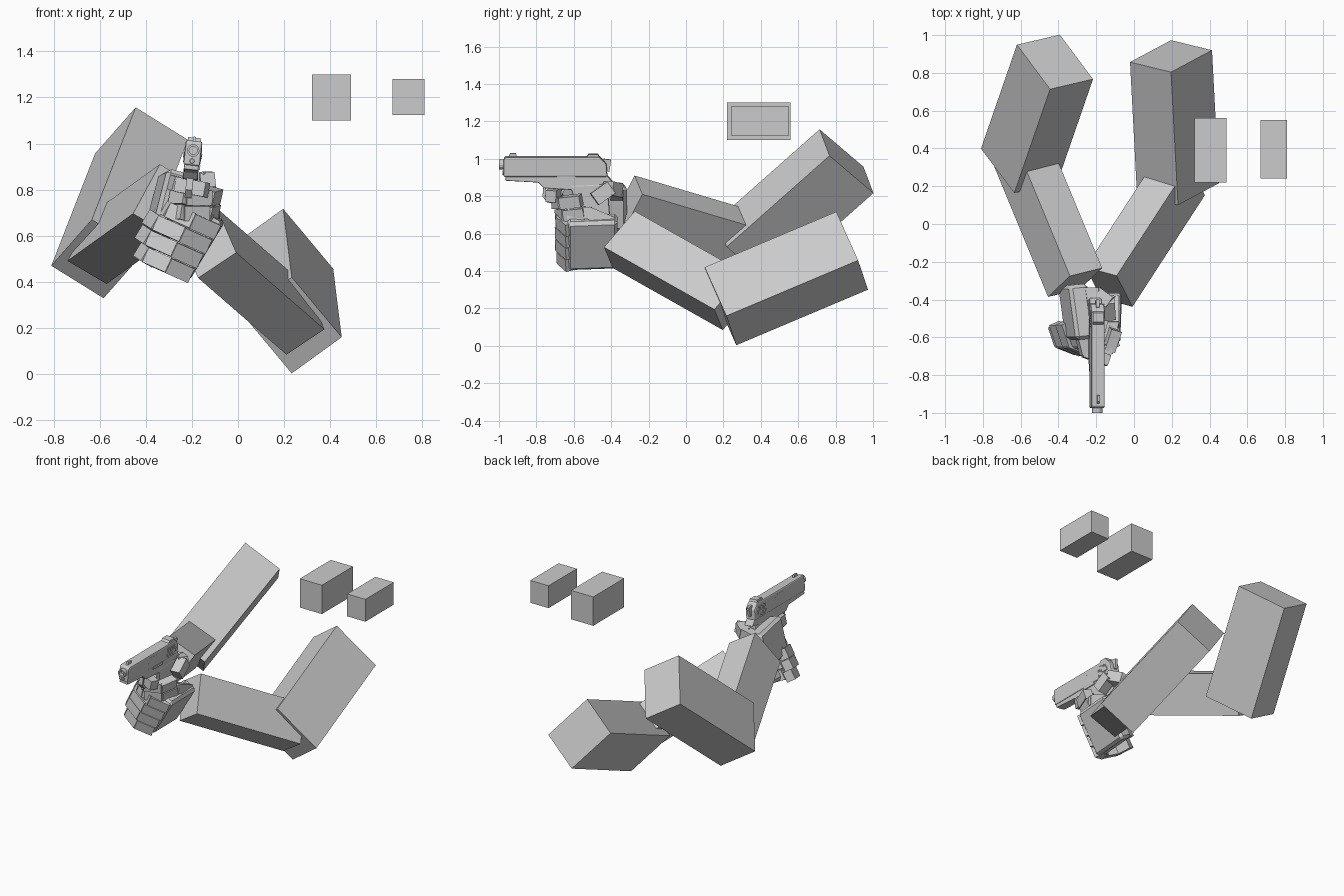
import bpy, bmesh, math
from mathutils import Vector as V, Matrix

if "Cube" in bpy.data.objects:
    bpy.data.objects.remove(bpy.data.objects["Cube"], do_unlink=True)

grey = bpy.data.materials.new("plain grey")
grey.use_nodes = True
grey.diffuse_color = (0.6, 0.6, 0.6, 1)
grey.node_tree.nodes["Principled BSDF"].inputs["Base Color"].default_value = (0.6, 0.6, 0.6, 1)


def finish(name, bm):
    bmesh.ops.recalc_face_normals(bm, faces=bm.faces)
    mesh = bpy.data.meshes.new(name)
    bm.to_mesh(mesh)
    bm.free()
    mesh.materials.append(grey)
    obj = bpy.data.objects.new(name, mesh)
    bpy.context.collection.objects.link(obj)
    return obj


def add_box(bm, centre, a, b, c):
    """Box with full edge vectors a, b, c."""
    m = Matrix((a, b, c)).transposed().to_4x4()
    m.translation = centre
    bmesh.ops.create_cube(bm, size=1, matrix=m)


def corner_box(name, corner, *edges):
    a, b, c = map(V, edges)
    bm = bmesh.new()
    add_box(bm, V(corner) + (a + b + c) / 2, a, b, c)
    return finish(name, bm)


def digit(name, points, width, thick, up):
    """Chain of blocks, one for each finger bone."""
    bm = bmesh.new()
    for p, q in zip(points, points[1:]):
        p, q = V(p), V(q)
        d = (q - p).normalized()
        side = d.cross(V(up)).normalized()
        add_box(bm, (p + q) / 2, d * ((q - p).length + thick * 0.35),
                side * thick, side.cross(d) * width)
    return finish(name, bm)


# Arms: each segment is a slanted box from one corner
corner_box("right_upper_arm", (-0.444, 0.714, 1.157), (-0.176, 0.235, -0.2),
           (0.227, 0.053, -0.141), (-0.19, -0.55, -0.487))
corner_box("right_forearm", (-0.339, -0.275, 0.91), (-0.116, -0.111, -0.214),
           (0.17, 0.042, -0.1), (-0.285, 0.69, -0.205))
corner_box("left_upper_arm", (0.196, 0.804, 0.717), (0.217, 0.116, -0.26),
           (-0.217, 0.053, -0.157), (0.037, -0.704, -0.297))
corner_box("left_forearm", (-0.008, -0.438, 0.527), (-0.165, 0.045, -0.11),
           (-0.084, 0.164, 0.193), (0.383, 0.59, -0.333))

# Floating boxes
corner_box("large_floating_box", (0.32, 0.22, 1.10), (0.17, 0, 0), (0, 0.34, 0), (0, 0, 0.2))
corner_box("small_floating_box", (0.67, 0.24, 1.125), (0.14, 0, 0), (0, 0.31, 0), (0, 0, 0.155))

# Left hand: palm cups the grip from below, fingers wrap across the front
s = V((0.52, 0, 0.86))
n = V((-0.86, 0, 0.52))
bm = bmesh.new()
add_box(bm, V((-0.18, -0.5, 0.555)), V((0.01, 0.27, 0.01)), s * 0.3, n * 0.1)
bmesh.ops.bevel(bm, geom=bm.edges[:], offset=0.018, segments=1, affect='EDGES')
finish("left_palm", bm)
for i, reach in enumerate((0.9, 1.05, 1.08, 1.0)):
    k = V((-0.165, -0.62, 0.53)) + s * (i - 1.5) * 0.073
    path = [k, k + V((-0.09, -0.045, 0.04)) * reach, k + V((-0.18, -0.01, 0.08)) * reach,
            k + V((-0.21, 0.08, 0.1)) * reach]
    digit("left_finger_%d" % (i + 1), path, 0.068, 0.06, s)
digit("left_thumb", [(-0.11, -0.4, 0.66), (-0.11, -0.52, 0.71), (-0.135, -0.62, 0.71)],
      0.065, 0.06, (0, 0, 1))

# Right hand: palm beside the grip, fingers round the front
t = V((0.25, 0, 0.97))
bm = bmesh.new()
add_box(bm, V((-0.305, -0.465, 0.75)), V((0.04, -0.29, 0.02)), t * 0.25, V((0.1, 0.01, -0.026)))
bmesh.ops.bevel(bm, geom=bm.edges[:], offset=0.018, segments=1, affect='EDGES')
finish("right_palm", bm)
for i in range(3):
    up = V((0.01, -0.02, 0.068)) * i
    path = [V(p) + up for p in ((-0.29, -0.58, 0.63), (-0.24, -0.65, 0.63),
                                (-0.15, -0.62, 0.63), (-0.12, -0.53, 0.64))]
    digit("right_finger_%d" % (i + 1), path, 0.064, 0.058, t)
digit("right_index_finger", [(-0.28, -0.58, 0.83), (-0.255, -0.68, 0.82), (-0.145, -0.72, 0.80)],
      0.064, 0.058, t)
digit("right_thumb", [(-0.28, -0.37, 0.81), (-0.19, -0.37, 0.83), (-0.135, -0.41, 0.84),
                      (-0.13, -0.48, 0.79)], 0.075, 0.065, (0, 0, 1))

# Pistol: parts are built upright, then rolled slightly about the barrel
cx, cz = -0.195, 0.965
roll = (Matrix.Translation((cx, 0, cz)) @ Matrix.Rotation(0.11, 4, 'Y')
        @ Matrix.Translation((-cx, 0, -cz)))


def side_profile(name, half, outline, bevel=0.0, shift=0.0):
    bm = bmesh.new()
    face = bm.faces.new([bm.verts.new((cx + shift - half, y, z)) for y, z in outline])
    ext = bmesh.ops.extrude_face_region(bm, geom=[face])["geom"]
    bmesh.ops.translate(bm, vec=(2 * half, 0, 0),
                        verts=[g for g in ext if isinstance(g, bmesh.types.BMVert)])
    obj = finish(name, bm)
    obj.matrix_world = roll
    if bevel:
        mod = obj.modifiers.new("edge bevel", 'BEVEL')
        mod.width, mod.segments = bevel, 2
    return obj


def rect(y0, y1, z0, z1):
    return [(y0, z0), (y1, z0), (y1, z1), (y0, z1)]


side_profile("slide", 0.036, [(-0.975, 0.905), (-0.975, 1.0), (-0.965, 1.012),
                              (-0.46, 1.012), (-0.425, 0.975), (-0.42, 0.905)], 0.012)
side_profile("frame", 0.032, [(-0.965, 0.91), (-0.965, 0.885), (-0.79, 0.875), (-0.76, 0.845),
                              (-0.61, 0.835), (-0.39, 0.875), (-0.42, 0.91)], 0.005)
side_profile("grip", 0.034, [(-0.62, 0.86), (-0.55, 0.61), (-0.4, 0.61), (-0.42, 0.87)], 0.008)
side_profile("front_sight", 0.006, [(-0.955, 1.0), (-0.94, 1.03), (-0.91, 1.03), (-0.9, 1.0)])
side_profile("rear_sight", 0.028, [(-0.54, 1.0), (-0.52, 1.026), (-0.47, 1.026), (-0.46, 1.0)])
side_profile("hammer", 0.009, [(-0.45, 0.94), (-0.44, 1.0), (-0.4, 0.995), (-0.41, 0.93)])
side_profile("trigger", 0.008, [(-0.66, 0.85), (-0.69, 0.79), (-0.675, 0.785), (-0.64, 0.85)])
side_profile("ejection_port", 0.0365, rect(-0.75, -0.65, 0.955, 0.99))
side_profile("slide_stop", 0.004, rect(-0.69, -0.59, 0.89, 0.908), 0, 0.034)
side_profile("safety_lever", 0.041, rect(-0.5, -0.455, 0.935, 0.96))

# Trigger guard as a bent strip
guard = [(-0.755, 0.855), (-0.76, 0.8), (-0.735, 0.77), (-0.64, 0.77), (-0.605, 0.8)]
bar = digit("trigger_guard", [(cx, y, z) for y, z in guard], 0.03, 0.014, (1, 0, 0))
bar.matrix_world = roll

# Slide serrations
for i in range(6):
    y = -0.545 + i * 0.014
    side_profile("serration_%d" % (i + 1), 0.038, rect(y, y + 0.006, 0.915, 0.985))

# Barrel with an open bore, and the rod below it
for name, z, radius, y0 in (("barrel", 0.97, 0.027, -1.0), ("recoil_rod", 0.924, 0.012, -0.982)):
    bm = bmesh.new()
    m = Matrix.Translation((cx, y0 + 0.1, z)) @ Matrix.Rotation(math.pi / 2, 4, 'X')
    bmesh.ops.create_cone(bm, cap_ends=True, segments=16, radius1=radius, radius2=radius,
                          depth=0.2, matrix=m)
    muzzle = min(bm.faces, key=lambda f: f.calc_center_median().y)
    bmesh.ops.inset_region(bm, faces=[muzzle], thickness=radius * 0.35)
    moved = bmesh.ops.extrude_face_region(bm, geom=[muzzle])["geom"]
    bmesh.ops.translate(bm, vec=(0, 0.06, 0),
                        verts=[g for g in moved if isinstance(g, bmesh.types.BMVert)])
    bmesh.ops.delete(bm, geom=[muzzle], context='FACES_ONLY')
    finish(name, bm).matrix_world = roll
